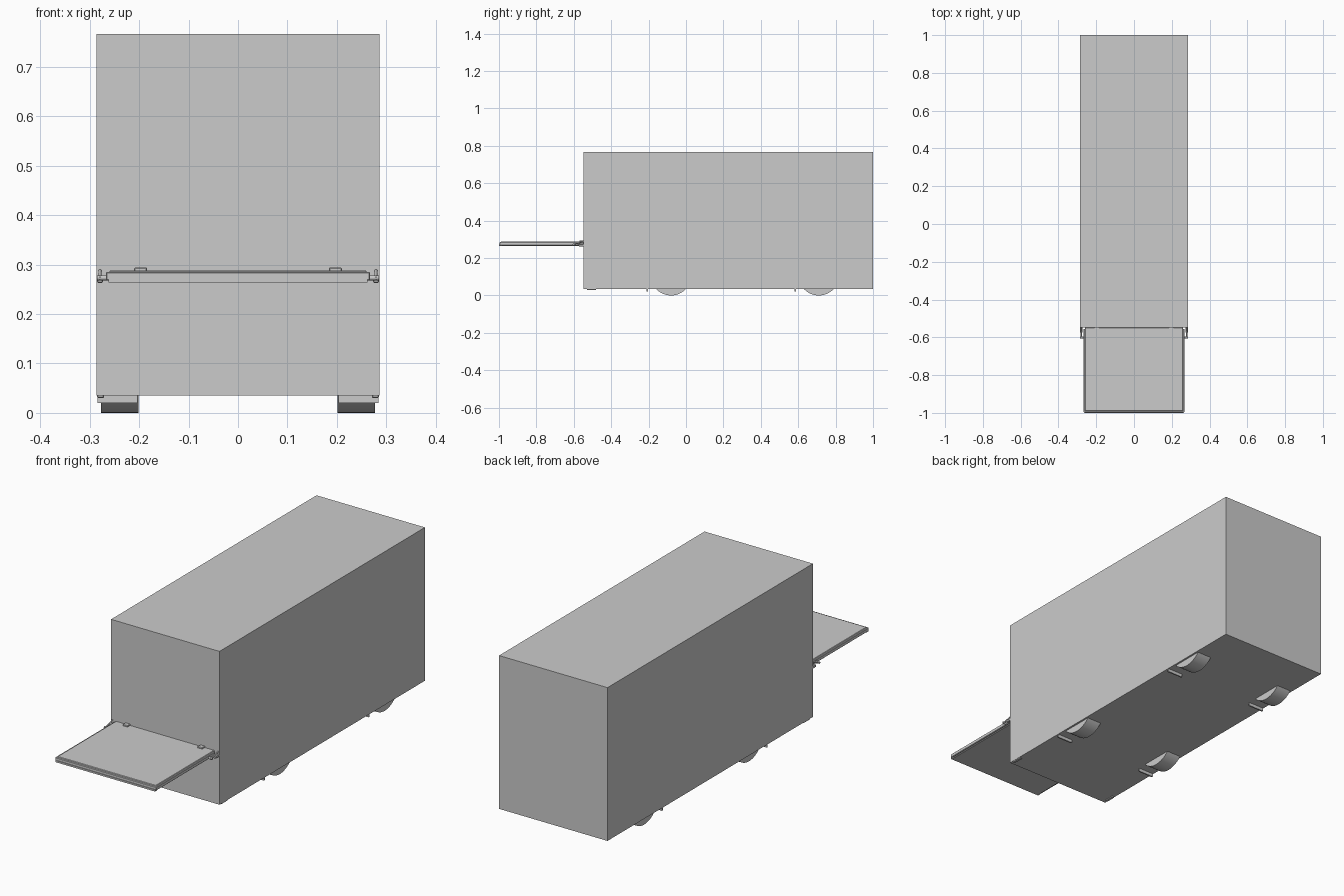
import bpy, bmesh, math
from mathutils import Vector

if "Cube" in bpy.data.objects:
    bpy.data.objects.remove(bpy.data.objects["Cube"])


def finish(name, bm):
    bmesh.ops.recalc_face_normals(bm, faces=bm.faces)
    mesh = bpy.data.meshes.new(name)
    bm.to_mesh(mesh)
    bm.free()
    ob = bpy.data.objects.new(name, mesh)
    bpy.context.collection.objects.link(ob)
    return ob


def box(name, x, y, z, bevel=0.0):
    bm = bmesh.new()
    bmesh.ops.create_cube(bm, size=1)
    for v in bm.verts:
        v.co = Vector([(r[0] + r[1]) / 2 + c * (r[1] - r[0])
                       for c, r in zip(v.co, (x, y, z))])
    ob = finish(name, bm)
    if bevel:
        m = ob.modifiers.new("Bevel", 'BEVEL')
        m.width, m.segments = bevel, 1
    return ob


def rod(name, a, b, r, sides=12):
    a, b = Vector(a), Vector(b)
    d = b - a
    bm = bmesh.new()
    bmesh.ops.create_cone(bm, cap_ends=True, segments=sides,
                          radius1=r, radius2=r, depth=d.length)
    bm.transform(d.to_track_quat('Z', 'Y').to_matrix().to_4x4())
    bmesh.ops.translate(bm, verts=bm.verts, vec=(a + b) / 2)
    ob = finish(name, bm)
    for p in ob.data.polygons:
        p.use_smooth = len(p.vertices) == 4
    ob.data.set_sharp_from_angle(angle=math.radians(35))
    return ob


# Cargo body
box("cargo_body", (-0.286, 0.286), (-0.548, 1.0), (0.035, 0.766))

# Lift platform: core panel, stepped perimeter rim, front lip
box("platform_panel", (-0.260, 0.260), (-0.990, -0.548), (0.264, 0.288), 0.002)
box("platform_rim", (-0.267, 0.267), (-0.997, -0.555), (0.268, 0.285), 0.002)
box("platform_lip", (-0.262, 0.262), (-1.0, -0.985), (0.264, 0.272))

for s, side in ((-1, "left"), (1, "right")):
    def span(a, b):
        return tuple(sorted((s * a, s * b)))

    # Wheels and mud flaps under the body
    for y, end in ((-0.08, "front"), (0.71, "rear")):
        rod(f"{end}_{side}_wheel", (s * 0.201, y, 0.109),
            (s * 0.277, y, 0.109), 0.109, 48)
        box(f"{end}_{side}_mud_flap", span(0.203, 0.284),
            (y - 0.130, y - 0.123), (0.020, 0.037))

    # Small foot under the front corner
    box(f"{side}_corner_foot", span(0.271, 0.285), (-0.53, -0.48), (0.030, 0.037), 0.002)

    # Platform hinge, side bracket, stay and locking pin
    box(f"{side}_hinge", span(0.184, 0.210), (-0.570, -0.546), (0.284, 0.294), 0.002)
    box(f"{side}_side_bracket", span(0.273, 0.285), (-0.575, -0.546), (0.263, 0.275), 0.002)
    rod(f"{side}_pivot", (s * 0.262, -0.600, 0.273), (s * 0.285, -0.600, 0.273), 0.005)
    rod(f"{side}_stay", (s * 0.279, -0.606, 0.272), (s * 0.279, -0.546, 0.288), 0.003)
